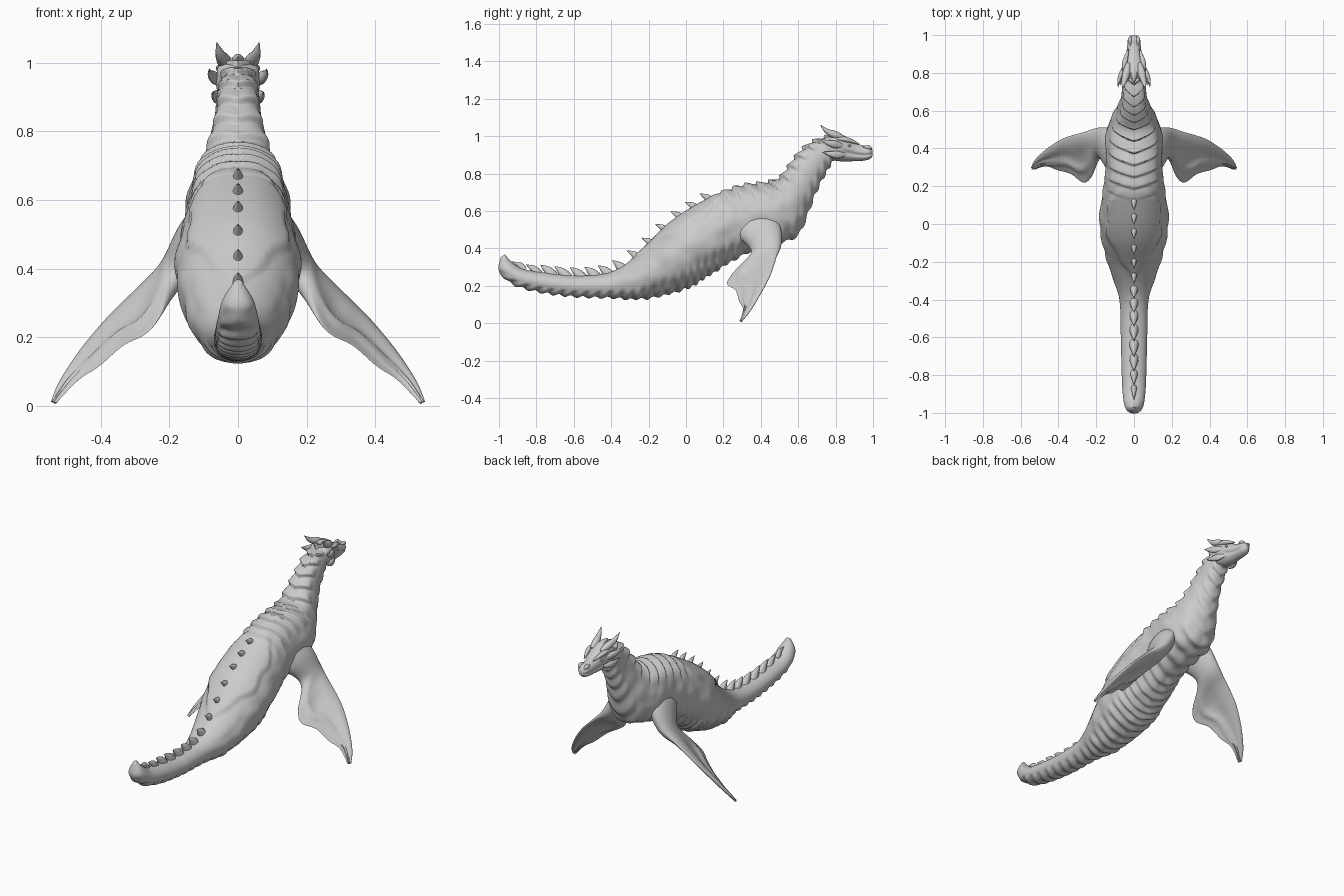
import bpy, math
from mathutils import Vector, noise

if "Cube" in bpy.data.objects:
    bpy.data.objects.remove(bpy.data.objects["Cube"])

def spline(rows, t):
    """Catmull-Rom through rows of numbers, t in 0..1"""
    f = t * (len(rows) - 1)
    i = min(int(f), len(rows) - 2)
    u = f - i
    p = [rows[max(0, min(len(rows) - 1, i + k))] for k in (-1, 0, 1, 2)]
    return [0.5 * (2*b + (c - a)*u + (2*a - 5*b + 4*c - d)*u*u + (3*b - a - 3*c + d)*u**3)
            for a, b, c, d in zip(*p)]

def smooth(a, b, x):
    u = max(0, min(1, (x - a) / (b - a)))
    return u * u * (3 - 2 * u)

def loft(name, rings, mirror=False):
    n = len(rings[0])
    verts = [v for r in rings for v in r]
    faces = [(i*n + j, i*n + (j+1) % n, (i+1)*n + (j+1) % n, (i+1)*n + j)
             for i in range(len(rings) - 1) for j in range(n)]
    faces += [tuple(range(n))[::-1], tuple(range(len(verts) - n, len(verts)))]
    me = bpy.data.meshes.new(name)
    me.from_pydata(verts, [], faces)
    ob = bpy.data.objects.new(name, me)
    bpy.context.collection.objects.link(ob)
    bpy.context.view_layer.objects.active = ob
    ob.select_set(True)
    bpy.ops.object.mode_set(mode='EDIT')
    bpy.ops.mesh.select_all(action='SELECT')
    bpy.ops.mesh.normals_make_consistent(inside=False)
    bpy.ops.object.mode_set(mode='OBJECT')
    bpy.ops.object.shade_smooth_by_angle(angle=math.radians(60))
    ob.select_set(False)
    if mirror:
        ob.modifiers.new("mirror", 'MIRROR')
    return ob

def tube(name, rows, mirror=False, flat=1.0, n=12, steps=14):
    """Tapered tube; rows are x, y, z, radius"""
    rings = []
    for k in range(steps + 1):
        t = k / steps
        *p, r = spline(rows, t)
        d = (Vector(spline(rows, min(1, t + .02))[:3]) - Vector(spline(rows, max(0, t - .02))[:3])).normalized()
        s = d.cross(Vector((1, 0, 0))).normalized()
        q = s.cross(d)
        rings.append([Vector(p) + max(r, .0008) * (s * math.cos(a) + q * flat * math.sin(a))
                      for a in (2 * math.pi * j / n for j in range(n))])
    return loft(name, rings, mirror)

# Body, tail and neck: top y,z / bottom y,z / half width
BODY = [(-.968, .368, -.99, .352, .012), (-.935, .33, -1.0, .275, .046), (-.87, .29, -.92, .205, .06),
        (-.75, .27, -.78, .165, .066), (-.58, .255, -.6, .142, .07), (-.4, .275, -.4, .135, .078),
        (-.25, .37, -.22, .13, .13), (-.08, .53, 0, .185, .178), (.1, .645, .14, .265, .172),
        (.28, .725, .3, .36, .15), (.42, .745, .5, .425, .15), (.5, .77, .6, .475, .128),
        (.555, .84, .665, .62, .092), (.61, .91, .715, .74, .07), (.68, .965, .765, .83, .062),
        (.77, .995, .80, .89, .05)]
rings, arc, prev = [], 0, None
N, M = 420, 72
for i in range(N + 1):
    ty, tz, by, bz, w = spline(BODY, i / N)
    top, bot = Vector((0, ty, tz)), Vector((0, by, bz))
    arc += (top - prev).length if prev else 0
    prev = top
    c, h = (top + bot) / 2, (top - bot) / 2
    ring = []
    for j in range(M):
        a = 2 * math.pi * j / M
        b = min(a, 2 * math.pi - a)
        v = h * math.cos(a) + Vector((w * math.sin(a), 0, 0))
        p = c + v
        # overlapping chevron plates on back and neck
        saw = ((arc - .05 * b) / .066) % 1
        saw = min(1 - saw, saw * 8)
        d = .022 * saw * smooth(.1, .24, ty) * (1 - smooth(.7, 1.15, b))
        # raised shield over the hips
        edge = .95 * smooth(-.36, -.05, ty) * (1 - .55 * smooth(.05, .28, ty)) + .05 * math.sin(arc * 32)
        d += .014 * (1 - smooth(edge - .12, edge, b)) * smooth(-.36, -.25, ty) * (1 - smooth(.12, .26, ty))
        # belly and throat folds, skin unevenness
        d += .006 * math.sin(arc * 105 + 2 * b) * smooth(1.9, 2.4, b) * smooth(-.97, -.85, ty)
        nv = noise.noise(Vector((abs(p.x), p.y, p.z)) * 14)
        d += .008 * nv * smooth(-.5, -.2, ty) * (1 - smooth(.5, .65, ty)) * smooth(.9, 1.3, b)
        ring.append(p + v.normalized() * d)
    rings.append(ring)
loft("body", rings)

# Hooked spines along tail, lower knobs along the hips
def top_at(y):
    return next(spline(BODY, i / N)[:2] for i in range(N + 1) if spline(BODY, i / N)[0] >= y)

for k in range(14):
    y = -.9 + .077 * k
    y, z = top_at(y)
    tail = y < -.3
    s = (.55 + .45 * smooth(-.95, -.7, y)) if tail else .75
    lift = .012 if not tail else 0
    tube("back_spine", [(0, y + .03, z - .02 + lift, .036 * s), (0, y + .01, z + .008 + lift, .026 * s),
                        (0, y - .012, z + .028 * s + lift, .014 * s), (0, y - .034, z + .042 * s + lift, .001)], flat=.75)

# Head: y / top z / bottom z / half width
HEAD = [(.715, .975, .90, .04), (.76, 1.0, .88, .058), (.80, 1.017, .868, .064), (.85, 1.0, .864, .055),
        (.90, .968, .866, .042), (.945, .95, .868, .036), (.98, .945, .876, .032), (.998, .925, .892, .016)]
rings = []
for i in range(61):
    y, zt, zb, w = spline(HEAD, i / 60)
    c, h = (zt + zb) / 2, (zt - zb) / 2
    ring = []
    for j in range(48):
        a = 2 * math.pi * j / 48
        mouth = 1 - .22 * math.exp(-((math.cos(a) + .28) / .16) ** 2) * smooth(.82, .87, y)
        brow = 1 + .14 * math.exp(-((math.cos(a) - .6) / .2) ** 2) * (1 - smooth(.86, .93, y))
        ring.append((w * math.sin(a) * mouth * brow, y, c + h * math.cos(a)))
    rings.append(ring)
loft("head", rings)

# Horns, ear spikes, cheek spikes, brows and nostrils
tube("horn", [(.03, .85, .985, .012), (.04, .80, 1.005, .021), (.052, .755, 1.025, .014), (.062, .718, 1.06, .001)], True)
tube("ear_spike", [(.05, .84, .945, .01), (.066, .80, .955, .02), (.08, .76, .965, .014), (.084, .722, .982, .001)], True, .6)
tube("cheek_spike", [(.045, .85, .90, .01), (.06, .81, .90, .02), (.07, .77, .905, .013), (.074, .73, .915, .001)], True, .6)
tube("brow", [(.03, .925, .957, .003), (.04, .89, .972, .010), (.05, .85, .983, .014), (.056, .81, .985, .006)], True)
tube("crest_spike", [(0, .84, .99, .012), (0, .79, 1.008, .018), (0, .745, 1.018, .001)])
tube("nostril", [(.018, .995, .932, .003), (.022, .975, .94, .011), (.02, .945, .943, .003)], True)
tube("eye", [(.047, .882, .95, .001), (.049, .874, .95, .008), (.051, .866, .95, .001)], True)

# Front flippers: leading edge xyz / trailing edge xyz / half thickness
FIN = [(.06, .40, .64, .05, .20, .56, .03), (.12, .495, .54, .11, .27, .47, .055), (.185, .51, .435, .175, .35, .375, .044),
       (.27, .485, .36, .225, .25, .265, .028), (.325, .47, .31, .268, .22, .21, .022), (.385, .448, .25, .335, .265, .175, .019),
       (.46, .40, .16, .405, .285, .115, .017), (.52, .345, .07, .465, .305, .075, .012), (.545, .30, .012, .53, .287, .008, .005)]
rings, K = [], 22
for i in range(81):
    t = i / 80
    r = spline(FIN, t)
    lead, trail, th = Vector(r[:3]), Vector(r[3:6]), max(r[6], .004)
    e, f = spline(FIN, min(1, t + .03)), spline(FIN, max(0, t - .03))
    span = Vector(e[:3]) + Vector(e[3:6]) - Vector(f[:3]) - Vector(f[3:6])
    nrm = (trail - lead).cross(span).normalized()
    ring = []
    for j in range(2 * K):
        a = math.pi * j / K
        u = (1 - math.cos(a)) / 2
        thin = smooth(.25, .5, t)
        prof = math.sin(a) * (1 - thin * .8 * smooth(.12, .5, u))
        fan = thin * .007 * (math.exp(-((u - .95 + .5 * t) / .07) ** 2) + math.exp(-((u - .72) / .07) ** 2))
        side = 1 if math.sin(a) > 0 else -1
        hgt = th * prof + side * fan * abs(math.sin(a))
        ring.append(lead.lerp(trail, u) + nrm * hgt)
    rings.append(ring)
loft("flipper", rings, True)
